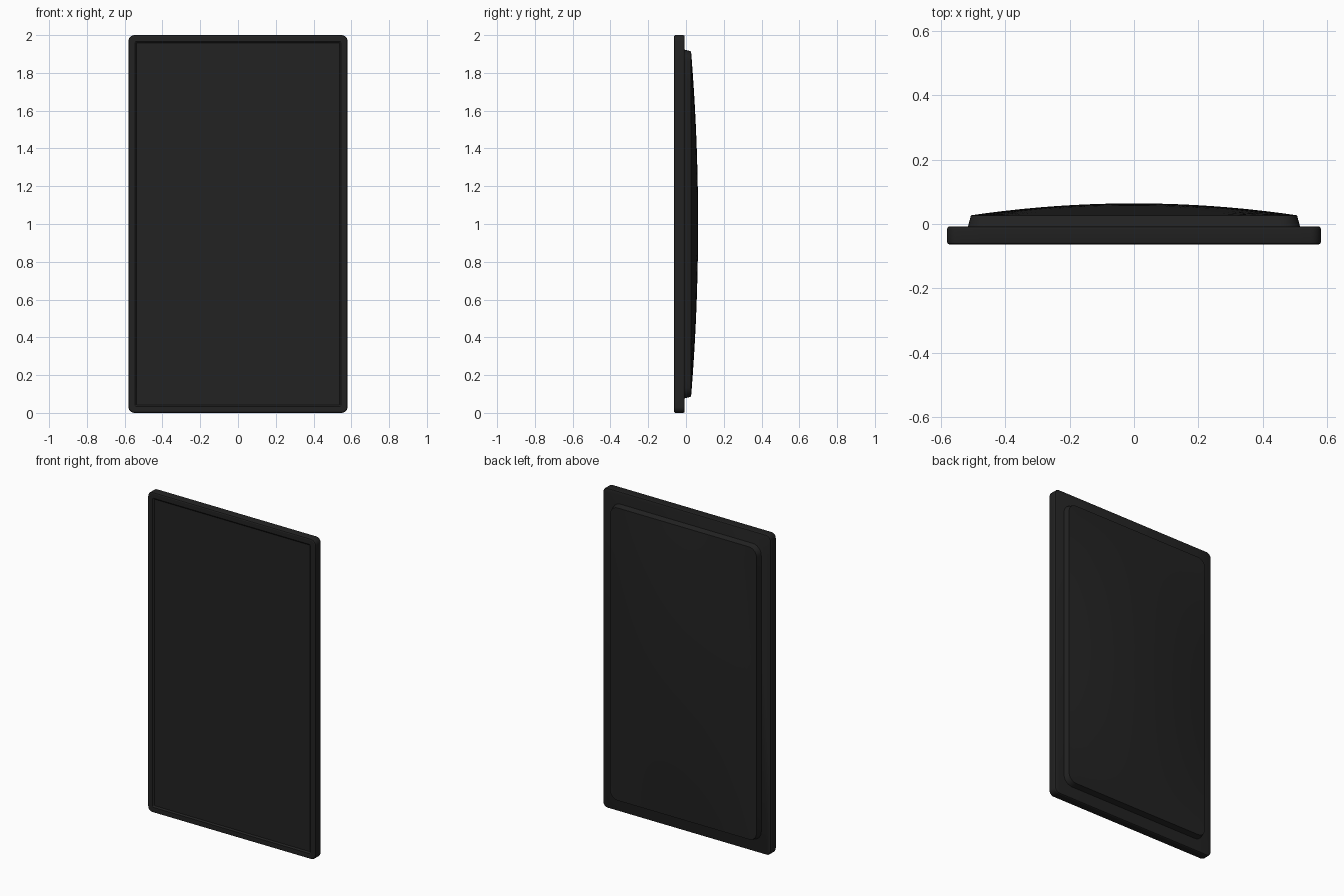
import bpy, bmesh, math

if "Cube" in bpy.data.objects:
    bpy.data.objects.remove(bpy.data.objects["Cube"])

CZ = 1.0  # height of the panel centre


def material(name, c):
    m = bpy.data.materials.new(name)
    m.diffuse_color = (*c, 1)
    m.use_nodes = True
    m.node_tree.nodes["Principled BSDF"].inputs["Base Color"].default_value = m.diffuse_color
    return m


BLACK = material("soft black plastic", (0.016, 0.016, 0.016))
GLASS = material("dark screen", (0.016, 0.016, 0.016))


def outline(hw, hh, r, seg=6, side=16):
    """Rounded rectangle as (x, z) points, with subdivided straight sides."""
    pts = []
    corners = [(1, 1, 0), (-1, 1, 90), (-1, -1, 180), (1, -1, 270)]
    for i, (sx, sz, a0) in enumerate(corners):
        cx, cz = sx * (hw - r), sz * (hh - r)
        for k in range(seg + 1):
            a = math.radians(a0 + 90 * k / seg)
            pts.append((cx + r * math.cos(a), cz + r * math.sin(a)))
        nx, nz, na = corners[(i + 1) % 4]
        a = math.radians(na)
        end = (nx * (hw - r) + r * math.cos(a), nz * (hh - r) + r * math.sin(a))
        start = pts[-1]
        for k in range(1, side):
            t = k / side
            pts.append((start[0] + (end[0] - start[0]) * t,
                        start[1] + (end[1] - start[1]) * t))
    return pts


def loft(name, rings, mat, cap_first=True, cap_last=True):
    """Skin a list of rings, each a list of (x, y, z) points."""
    bm = bmesh.new()
    loops = [[bm.verts.new(p) for p in ring] for ring in rings]
    n = len(loops[0])
    for a, b in zip(loops, loops[1:]):
        for i in range(n):
            j = (i + 1) % n
            bm.faces.new((a[i], a[j], b[j], b[i]))
    if cap_first:
        bm.faces.new(loops[0])
    if cap_last:
        bm.faces.new(loops[-1])
    bmesh.ops.recalc_face_normals(bm, faces=bm.faces)
    me = bpy.data.meshes.new(name)
    bm.to_mesh(me)
    bm.free()
    me.materials.append(mat)
    ob = bpy.data.objects.new(name, me)
    bpy.context.collection.objects.link(ob)
    bpy.ops.object.select_all(action='DESELECT')
    ob.select_set(True)
    bpy.context.view_layer.objects.active = ob
    bpy.ops.object.shade_smooth_by_angle(angle=math.radians(30))
    return ob


def flat_ring(hw, hh, r, y):
    return [(x, y, CZ + z) for x, z in outline(hw, hh, r)]


# Frame: back plate, rounded rim, bezel and sloped recess around the screen
W, H = 0.58, 1.0
profile = [(0.008, -0.007), (0.003, -0.009), (0.0, -0.014),
           (0.0, -0.056), (0.002, -0.061), (0.007, -0.064)]
rings = [flat_ring(W - i, H - i, 0.032 - i, y) for i, y in profile]
rings += [flat_ring(0.546, 0.966, 0.004, -0.064),
          flat_ring(0.537, 0.957, 0.003, -0.056)]
loft("frame", rings, BLACK, cap_last=False)

# Screen panel closing the recess
loft("screen", [flat_ring(0.538, 0.958, 0.003, -0.050),
                flat_ring(0.538, 0.958, 0.003, -0.0565)], GLASS)

# Domed back cover: sloped wall, then a shallow bulge
DW, DH, RIM, RISE = 0.506, 0.914, 0.027, 0.037
rings = [flat_ring(0.516, 0.924, 0.060, -0.009),
         flat_ring(0.514, 0.922, 0.058, -0.003)]
base = outline(DW, DH, 0.052)
STEPS = 16
for s in range(STEPS):
    t = 1 - s / STEPS
    rings.append([(x * t, RIM + RISE * (1 - (x * t / DW) ** 2) * (1 - (z * t / DH) ** 2),
                   CZ + z * t) for x, z in base])
loft("back_cover", rings, BLACK)
